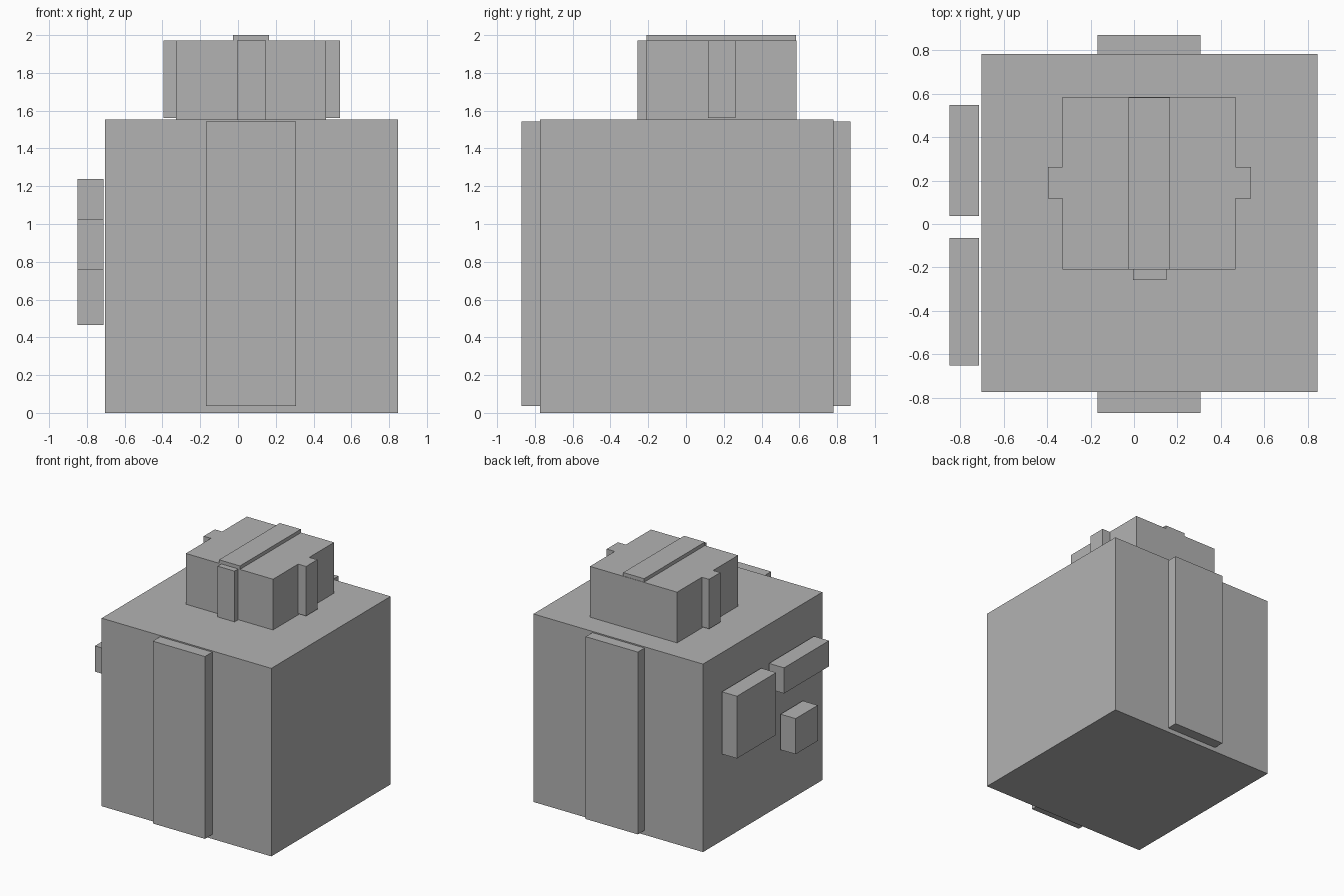
import bpy

# Remove only the default cube
default = bpy.data.objects.get("Cube")
if default:
    bpy.data.objects.remove(default, do_unlink=True)

# Single flat grey
GREY = (0.45, 0.45, 0.45, 1.0)
grey = bpy.data.materials.new("plain_grey")
grey.use_nodes = True
grey.diffuse_color = GREY
grey.node_tree.nodes["Principled BSDF"].inputs["Base Color"].default_value = GREY


def box(name, xs, ys, zs):
    """Add a box from its low and high limits on each axis."""
    limits = (xs, ys, zs)
    bpy.ops.mesh.primitive_cube_add(size=1, location=[(a + b) / 2 for a, b in limits])
    obj = bpy.context.object
    obj.name = obj.data.name = name
    obj.scale = [b - a for a, b in limits]
    bpy.ops.object.transform_apply(location=False, rotation=False, scale=True)
    obj.data.materials.append(grey)
    return obj


# Main body
FRONT, BACK, TOP = -0.774, 0.782, 1.552
box("body", (-0.703, 0.846), (FRONT, BACK), (0, TOP))

# Tall panels on the front and back
panel_x, panel_z = (-0.169, 0.307), (0.037, 1.542)
box("front_panel", panel_x, (-0.870, FRONT), panel_z)
box("back_panel", panel_x, (BACK, 0.870), panel_z)

# Head with ridge, nose strip and ears
HEAD_L, HEAD_R, HEAD_FRONT, HEAD_TOP = 0.467, -0.329, -0.210, 1.971
box("head", (HEAD_R, HEAD_L), (HEAD_FRONT, 0.586), (TOP, HEAD_TOP))
box("head_ridge", (-0.026, 0.165), (HEAD_FRONT, 0.583), (HEAD_TOP, 2.0))
box("nose_strip", (-0.005, 0.149), (-0.258, HEAD_FRONT), (TOP, HEAD_TOP))
for side, xs in (("right", (-0.395, HEAD_R)), ("left", (HEAD_L, 0.540))):
    box(side + "_ear", xs, (0.117, 0.263), (1.562, HEAD_TOP))

# Blocks standing just off the right side
block_x = (-0.850, -0.713)
box("large_side_block", block_x, (0.037, 0.549), (0.723, 1.237))
box("long_side_block", block_x, (-0.652, -0.065), (1.025, 1.237))
box("small_side_block", block_x, (-0.505, -0.216), (0.466, 0.760))
